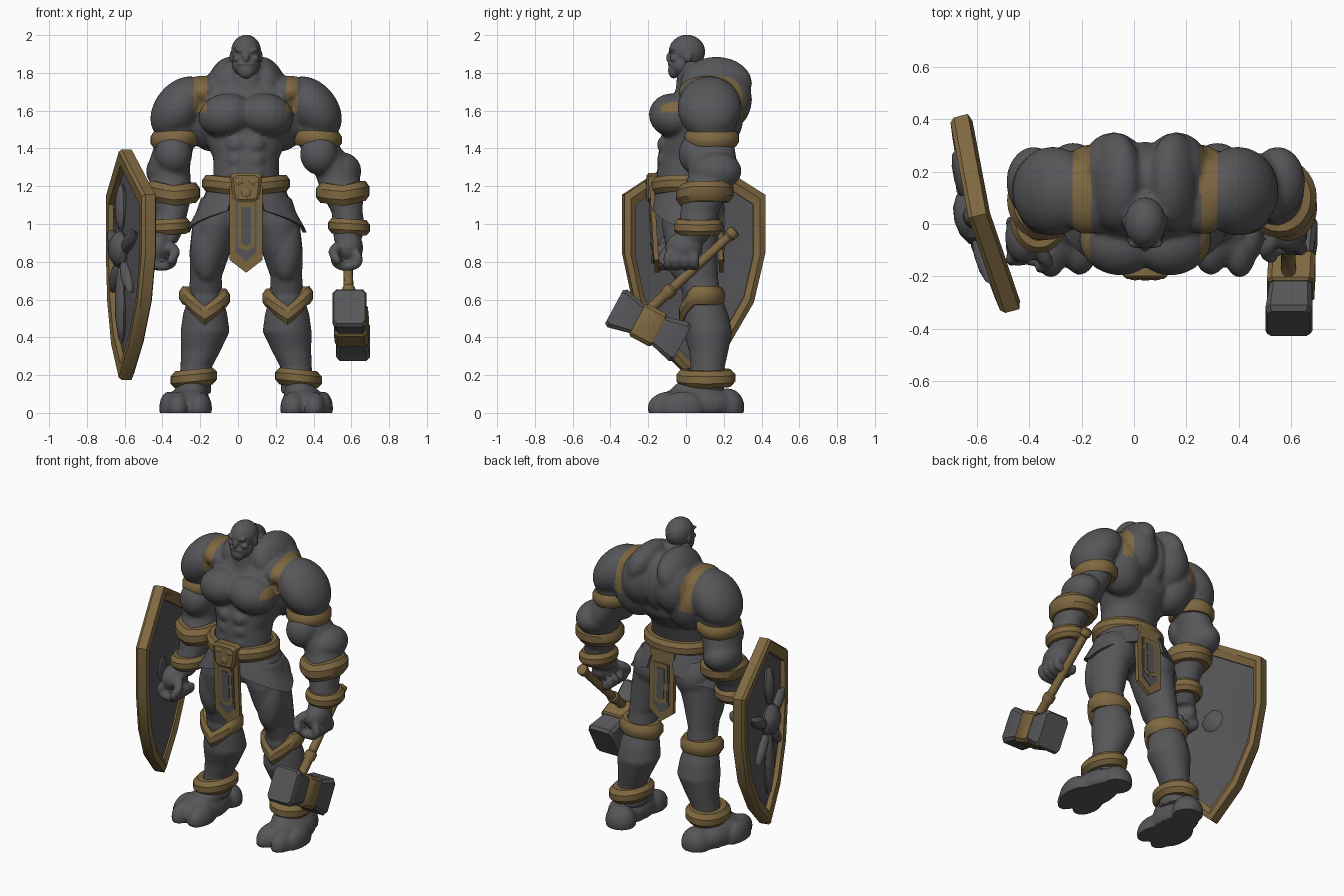
import bpy, bmesh, math
from mathutils import Vector, Matrix

if "Cube" in bpy.data.objects:
    bpy.data.objects.remove(bpy.data.objects["Cube"])

C = 0.043  # body centre line in x


def material(name, col):
    m = bpy.data.materials.new(name)
    m.diffuse_color = (*col, 1)
    m.use_nodes = True
    m.node_tree.nodes["Principled BSDF"].inputs["Base Color"].default_value = m.diffuse_color
    return m


GREY = material("dark grey", (0.095, 0.095, 0.102))
GOLD = material("old gold", (0.21, 0.138, 0.052))


def P(s, u, y, z):
    return Vector((C + s * u, y, z))


def blob(bm, c, r, rot=None, n=20):
    m = Matrix.Translation(c) @ (rot or Matrix()) @ Matrix.Diagonal((*r, 1))
    bmesh.ops.create_uvsphere(bm, u_segments=n, v_segments=max(6, n // 2 + 2), radius=1, matrix=m)


def bone(bm, a, b, r):
    d = b - a
    blob(bm, (a + b) / 2, (r, r, d.length / 2 + r * 0.8), d.to_track_quat('Z', 'Y').to_matrix().to_4x4(), 12)


def loft(bm, rings, closed=False):
    vs = [[bm.verts.new(p) for p in ring] for ring in rings]
    n = len(vs[0])
    for i in range(len(vs) if closed else len(vs) - 1):
        a, b = vs[i], vs[(i + 1) % len(vs)]
        for j in range(n):
            bm.faces.new((a[j], a[(j + 1) % n], b[(j + 1) % n], b[j]))
    if not closed:
        bm.faces.new(vs[0])
        bm.faces.new(vs[-1])


def tube(bm, s, pts, n=24):
    # stacked horizontal ellipses: (offset, y, z, rx, ry)
    ang = [i * math.tau / n for i in range(n)]
    loft(bm, [[P(s, u + rx * math.cos(a), y + ry * math.sin(a), z) for a in ang] for u, y, z, rx, ry in pts])


def save(name, bm, mat, voxel=0, smooth=2):
    bmesh.ops.recalc_face_normals(bm, faces=bm.faces)
    me = bpy.data.meshes.new(name)
    bm.to_mesh(me)
    bm.free()
    ob = bpy.data.objects.new(name, me)
    bpy.context.collection.objects.link(ob)
    if voxel:  # fuse overlapping muscle shapes to one skin
        bpy.context.view_layer.objects.active = ob
        ob.select_set(True)
        r = ob.modifiers.new("fuse", 'REMESH')
        r.mode, r.voxel_size = 'VOXEL', voxel
        k = ob.modifiers.new("relax", 'SMOOTH')
        k.iterations = smooth
        bpy.ops.object.modifier_apply(modifier="fuse")
        bpy.ops.object.modifier_apply(modifier="relax")
    ob.data.materials.clear()
    ob.data.materials.append(mat)
    return ob


def band(name, c, rx, ry, h, t, drop=0, shear=(0, 0), n=28):
    # rounded hoop with outer radii rx, ry; drop pulls the front into a V
    bm, rings = bmesh.new(), []
    for i in range(n):
        a = i * math.tau / n
        f = drop * max(0, 1 - abs(a - 1.5 * math.pi) / 1.1)
        ring = []
        for k in range(8):
            b = (k + 0.5) * math.tau / 8
            x, y = (rx - t + t * math.cos(b)) * math.cos(a), (ry - t + t * math.cos(b)) * math.sin(a)
            ring.append(c + Vector((x, y, h * 0.53 * math.sin(b) - f + shear[0] * x + shear[1] * y)))
        rings.append(ring)
    loft(bm, rings, True)
    return save(name, bm, GOLD)


# --- torso, arms and hands, fused
bm = bmesh.new()
tube(bm, 1, [(0, .01, 1.08, .18, .14), (0, -.01, 1.25, .175, .145), (0, .01, 1.35, .175, .16),
             (0, .055, 1.45, .22, .19), (0, .085, 1.58, .27, .19), (0, .1, 1.7, .28, .16), (0, .12, 1.79, .19, .13)])
tube(bm, 1, [(0, .07, 1.66, .13, .13), (0, .05, 1.76, .11, .1), (0, .03, 1.86, .075, .075)])
blob(bm, P(1, 0, .17, 1.65), (.1, .145, .19))                           # spine
ARM_R = [(.36, .13, 1.55, .12, .13), (.385, .135, 1.42, .105, .12), (.44, .14, 1.33, .11, .13), (.485, .14, 1.25, .115, .13),
         (.51, .1, 1.16, .11, .12), (.535, .07, 1.06, .082, .1), (.545, .06, .98, .085, .1), (.535, .02, .9, .07, .08)]
ARM_L = [(.36, .13, 1.55, .12, .13), (.38, .135, 1.42, .105, .12), (.405, .14, 1.33, .11, .13), (.405, .14, 1.25, .11, .13),
         (.395, .09, 1.16, .11, .12), (.395, .05, 1.06, .085, .1), (.41, .02, .98, .085, .095), (.435, -.02, .9, .07, .08)]
for s in (-1, 1):
    R = lambda a: Matrix.Rotation(-s * a, 4, 'Y')
    blob(bm, P(s, .108, -.07, 1.575), (.148, .125, .115), Matrix.Rotation(s * .3, 4, 'Z') @ R(-.2))  # chest
    blob(bm, P(s, .112, .16, 1.745), (.095, .19, .145), R(.35), 24)     # neck muscle
    blob(bm, P(s, .12, .2, 1.66), (.13, .15, .17))                      # upper back
    blob(bm, P(s, .2, .155, 1.57), (.14, .15, .19), R(-.25))            # back wing
    blob(bm, P(s, .22, .11, 1.7), (.12, .15, .085), R(.1))              # shoulder bridge
    blob(bm, P(s, .352, .125, 1.615), (.13, .17, .187), R(.68), 24)     # shoulder
    for z in (1.42, 1.34, 1.265):
        blob(bm, P(s, .048, -.095, z), (.06, .06, .055), n=14)          # stomach
    arm = ARM_R if s > 0 else ARM_L
    tube(bm, s, arm)
    blob(bm, P(s, .385, .06, 1.37), (.1, .1, .11))                      # biceps
    eu, ey = arm[3][0], arm[3][1]
    blob(bm, P(s, eu + .02, ey + .02, 1.28), (.105, .135, .1))          # forearm bulge
    h = P(s, .53 if s > 0 else .445, -.01 if s > 0 else -.05, .87)      # hand
    V = lambda x, y, z: h + Vector((s * x, y, z))
    blob(bm, V(.02, 0, .005), (.07, .1, .085))
    for i in range(4):
        y = -.085 + i * .047
        path = [V(.06, y, -.03), V(.065, y, -.08), V(.01, y, -.098), V(-.05, y, -.085), V(-.06, y, -.05)]
        for a, b in zip(path, path[1:]):
            bone(bm, a, b, .026)
    bone(bm, V(-.035, -.04, .02), V(-.075, -.1, -.02), .03)
    bone(bm, V(-.075, -.1, -.02), V(-.045, -.12, -.065), .026)
upper = save("upper_body", bm, GREY, .012)
upper.data.materials.append(GOLD)
for f in upper.data.polygons:  # shoulder straps
    u, y, z = abs(f.center.x - C), f.center.y, f.center.z
    if .21 < u < .275 and z > (1.59 if y < .1 else 1.56):
        f.material_index = 1

# --- head
bm = bmesh.new()
X = lambda u, y, z: P(1, u, y, z)
blob(bm, X(0, .005, 1.912), (.08, .097, .09))
blob(bm, X(0, -.025, 1.845), (.074, .066, .068))
blob(bm, X(0, -.065, 1.815), (.045, .03, .045))
blob(bm, X(0, -.09, 1.88), (.016, .016, .026), n=12)
blob(bm, X(0, -.08, 1.847), (.045, .016, .014), n=12)
for s in (-1, 1):
    blob(bm, P(s, .034, -.074, 1.918), (.034, .018, .013), Matrix.Rotation(-s * .3, 4, 'Y'), 12)
    blob(bm, P(s, .045, -.06, 1.875), (.025, .025, .02), n=12)
    blob(bm, P(s, .078, .01, 1.885), (.01, .022, .03), n=12)
save("head", bm, GREY, .006, 1)

# --- legs and pelvis, fused
bm = bmesh.new()
tube(bm, 1, [(0, .01, 1.22, .18, .145), (0, .015, 1.1, .2, .16), (0, .02, .99, .14, .13)])
for s in (-1, 1):
    tube(bm, s, [(.13, .02, 1.14, .11, .14), (.16, .02, 1.0, .125, .15), (.19, .03, .86, .11, .135),
                 (.213, .06, .72, .084, .11), (.215, .085, .62, .09, .1), (.217, .105, .52, .118, .12),
                 (.217, .115, .43, .13, .13), (.24, .12, .33, .105, .105), (.265, .115, .24, .083, .09),
                 (.275, .1, .1, .09, .1)])
    blob(bm, P(s, .21, -.02, .88), (.085, .09, .19))
    blob(bm, P(s, .15, .08, 1.03), (.115, .105, .13))
    blob(bm, P(s, .216, .03, .6), (.07, .05, .07))
save("legs", bm, GREY, .012)

# --- feet: split toes, flat soles
bm = bmesh.new()
for s in (-1, 1):
    blob(bm, P(s, .305, .05, .045), (.12, .21, .1))
    blob(bm, P(s, .275, .22, .03), (.095, .09, .1))
    blob(bm, P(s, .285, .05, .11), (.085, .13, .07))
    for u, y, r in ((.25, -.08, .07), (.36, -.09, .065), (.41, -.02, .05)):
        blob(bm, P(s, u, y, .025), (r, .115, .088))
for v in bm.verts:
    v.co.z = max(v.co.z, -.02)
feet = save("feet", bm, GREY, .012)
for v in feet.data.vertices:
    v.co.z = max(v.co.z, 0)

# --- gold bands
for s, side in ((-1, "right"), (1, "left")):
    band(side + "_upper_arm_band", P(s, .376, .135, 1.452), .133, .148, .085, .03, shear=(-s * .06, 0))
    u1, u2, y1, y2 = (.512, .545, .1, .065) if s > 0 else (.385, .405, .09, .02)
    band(side + "_elbow_band", P(s, u1, y1, 1.17), .145, .155, .11, .042, .02, (s * .04, 0))
    band(side + "_wrist_band", P(s, u2, y2, .985), .113, .132, .085, .035, shear=(-s * .06, 0))
    band(side + "_knee_guard", P(s, .22, .085, .615), .137, .125, .1, .035, .1, (s * .06, 0))
    band(side + "_ankle_band", P(s, .277, .105, .185), .127, .16, .092, .045, shear=(-s * .1, 0))
    # hip flap: curved plate hanging from the belt
    bm, rings = bmesh.new(), []
    for i in range(13):
        a = math.radians(-72 + i * 12)
        low = 1.07 - .115 * (1 - abs(i - 6) / 6)
        top, mid, bot = (.2, .165, 1.2), (.25, .19, (1.2 + low) / 2 + .01), (.32, .2, low)
        rings.append([P(s, (r[0] - d) * math.cos(a), .015 + (r[1] - d) * math.sin(a), r[2])
                      for r, d in ((top, 0), (mid, 0), (bot, 0), (bot, .02), (mid, .02), (top, .02))])
    loft(bm, rings)
    save(side + "_hip_flap", bm, GREY)
band("belt", Vector((C, -.005, 1.215)), .235, .192, .09, .035, .02)


# --- front and back loin cloths: nested plates
def plate(name, w, top, low, tip, y0, y1, mat):
    out = [(-w, top), (w, top), (w, low), (0, tip), (-w, low)]
    bm = bmesh.new()
    loft(bm, [[P(1, x, y + (z - .9) * (-.06 if y < 0 else -.03), z) for x, z in out] for y in (y0, y1)])
    save(name, bm, mat)


for side, d, y in (("front", -1, -.15), ("back", 1, .17)):
    plate(side + "_cloth", .088, 1.2, .81, .742, y, y + d * .025, GOLD)
    plate(side + "_cloth_panel", .056, 1.12, .85, .8, y, y + d * .03, GREY)
    plate(side + "_cloth_stripe", .045, 1.12, .88, .86, y, y + d * .034, GOLD)
    plate(side + "_cloth_inlay", .026, 1.09, .9, .88, y, y + d * .038, GREY)

# --- buckle
bm = bmesh.new()
loft(bm, [[P(1, x * k, y, 1.195 + z * k) for x, z in
           ((-.085, .06), (-.06, .075), (.06, .075), (.085, .06), (.07, -.06), (.04, -.08), (-.04, -.08), (-.07, -.06))]
          for y, k in ((-.15, 1), (-.198, 1), (-.21, .82))])
for s in (-1, 1):
    blob(bm, P(s, .038, -.203, 1.225), (.028, .012, .022), n=12)
blob(bm, P(1, 0, -.203, 1.165), (.03, .013, .03), n=12)
save("buckle", bm, GOLD)

# --- shield, turned outward on the right arm
SU, SW = Vector((-.255, .967, 0)), Vector((-.967, -.255, 0))


def S(u, v, w):
    return Vector((-.583, .035, .785)) + SU * u + Vector((0, 0, v)) + SW * (w - .03 * (u / .39) ** 2)


half = [(0, .61), (.385, .37), (.385, .06), (.325, -.2), (.19, -.43)]
outline = half + [(0, -.61)] + [(-u, v) for u, v in half[:0:-1]]
ring = lambda k, w: [S(u * k, v * (k + .02 if k < 1 else 1), w) for u, v in outline]
bm = bmesh.new()
loft(bm, [ring(1, -.02), ring(1, .035), ring(.96, .05), ring(.84, .042), ring(.84, -.02), ring(.92, -.035)], True)
save("shield_rim", bm, GOLD)
bm = bmesh.new()
loft(bm, [ring(.05, .0), ring(.5, -.005), ring(.88, -.01), ring(.88, .012), ring(.5, .025), ring(.05, .035)])
save("shield_panel", bm, GREY)
bm = bmesh.new()
frame = Matrix((SU, Vector((0, 0, 1)), -SW)).transposed().to_4x4()
blob(bm, S(0, .08, .04), (.11, .1, .065), frame, 8)
for u, v, a, b, t in ((0, .3, .045, .13, 0), (0, -.2, .05, .22, 0), (.15, .12, .04, .13, -1.1), (-.15, .12, .04, .13, 1.1),
                      (.11, -.06, .035, .12, .7), (-.11, -.06, .035, .12, -.7)):
    blob(bm, S(u, v, .035), (a, b, .035), frame @ Matrix.Rotation(t, 4, 'Z'), 8)
save("shield_emblem", bm, GREY)

# --- hammer
HL, HH, HX = Vector((0, .88, -.475)), Vector((0, .475, .88)), Vector((1, 0, 0))
hc = Vector((.6, -.2, .465))


def block(name, secs, mat):
    bm = bmesh.new()
    loft(bm, [[hc + HL * t + HX * (x * w + t * .05) + HH * z * h for x, z in
               ((-1, -.8), (-.8, -1), (.8, -1), (1, -.8), (1, .8), (.8, 1), (-.8, 1), (-1, .8))] for t, h, w in secs])
    save(name, bm, mat)


block("hammer_head", [(-.205, .1, .082), (-.185, .113, .09), (-.07, .085, .08), (.07, .085, .08),
                      (.185, .115, .09), (.205, .105, .082)], GREY)
block("hammer_clasp", [(-.065, .09, .084), (-.055, .098, .09), (.055, .098, .09), (.065, .09, .084)], GOLD)
bm = bmesh.new()
a, b = Vector((.575, .25, .955)), Vector((.59, -.19, .55))
d = (b - a).normalized()
e = d.cross(HX).normalized()
f = d.cross(e)
loft(bm, [[a + (b - a) * t + (e * math.cos(k * math.tau / 12) + f * math.sin(k * math.tau / 12)) * r for k in range(12)]
          for t, r in ((-.03, .02), (-.02, .033), (.04, .033), (.06, .024), (.72, .026), (.74, .036), (.8, .036), (.82, .028), (1, .028))])
save("hammer_handle", bm, GOLD)

# --- smooth shading with crisp edges
for ob in bpy.context.collection.objects:
    ob.select_set(True)
    bpy.context.view_layer.objects.active = ob
bpy.ops.object.shade_smooth_by_angle(angle=math.radians(35))
